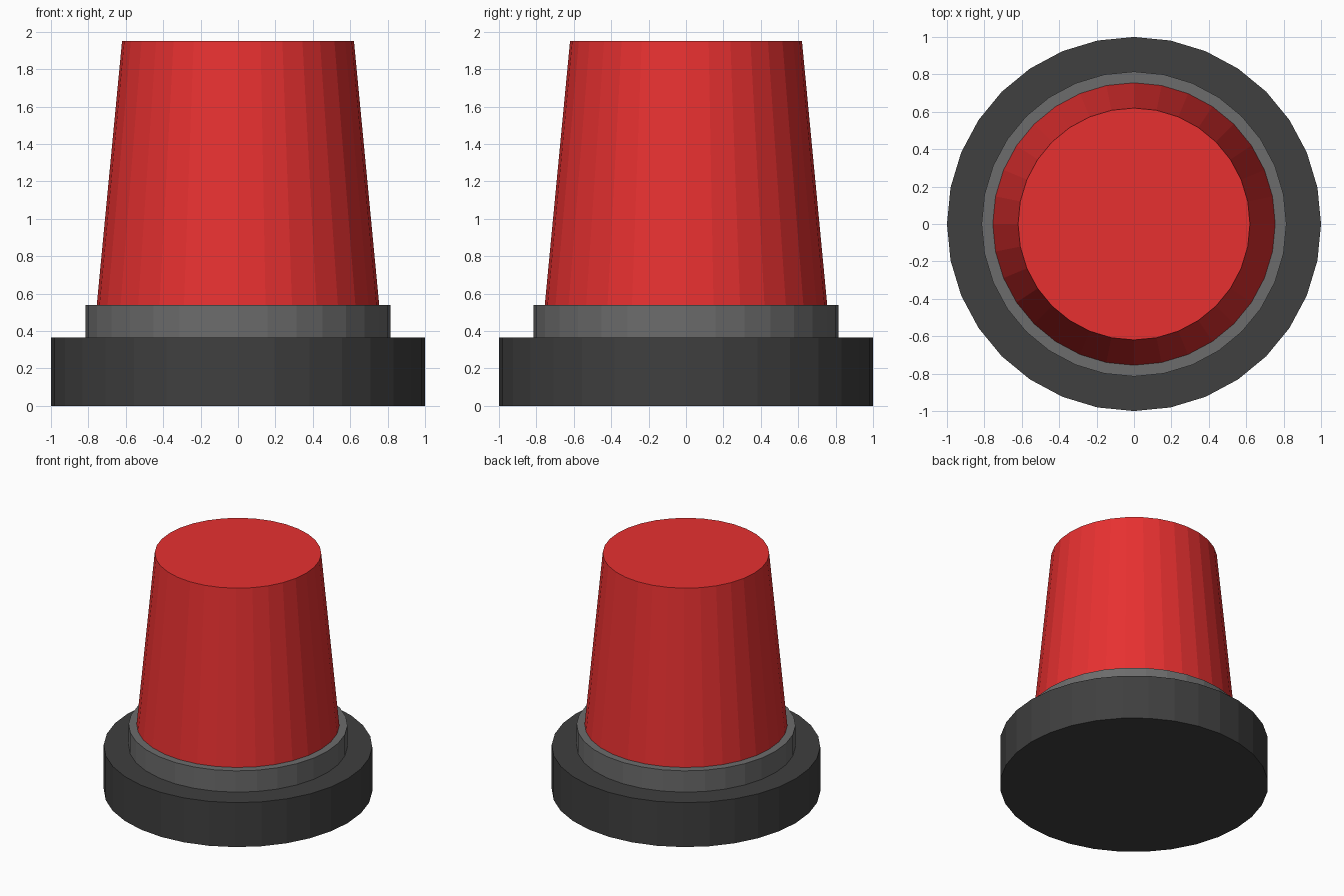
import bpy

SIDES = 32

cube = bpy.data.objects.get("Cube")
if cube:
    bpy.data.objects.remove(cube, do_unlink=True)


def material(name, colour):
    mat = bpy.data.materials.new(name)
    mat.use_nodes = True
    mat.diffuse_color = (*colour, 1)
    shader = next(n for n in mat.node_tree.nodes if n.type == "BSDF_PRINCIPLED")
    shader.inputs["Base Color"].default_value = (*colour, 1)
    return mat


def drum(name, bottom_radius, top_radius, bottom, top, mat):
    """Flat-shaded capped drum, straight or tapered, between two heights."""
    bpy.ops.mesh.primitive_cone_add(
        vertices=SIDES, radius1=bottom_radius, radius2=top_radius,
        depth=top - bottom, location=(0, 0, (bottom + top) / 2))
    obj = bpy.context.object
    obj.name = name
    obj.data.name = name
    obj.data.materials.append(mat)
    return obj


charcoal = material("charcoal", (0.05, 0.05, 0.05))
grey = material("mid grey", (0.15, 0.15, 0.15))
red = material("red", (0.8, 0.03, 0.03))

# Wide foot, stepped collar and tapered lens
drum("base", 1.0, 1.0, 0.0, 0.365, charcoal)
drum("collar", 0.815, 0.815, 0.365, 0.54, grey)
drum("lens", 0.755, 0.62, 0.54, 1.95, red)
